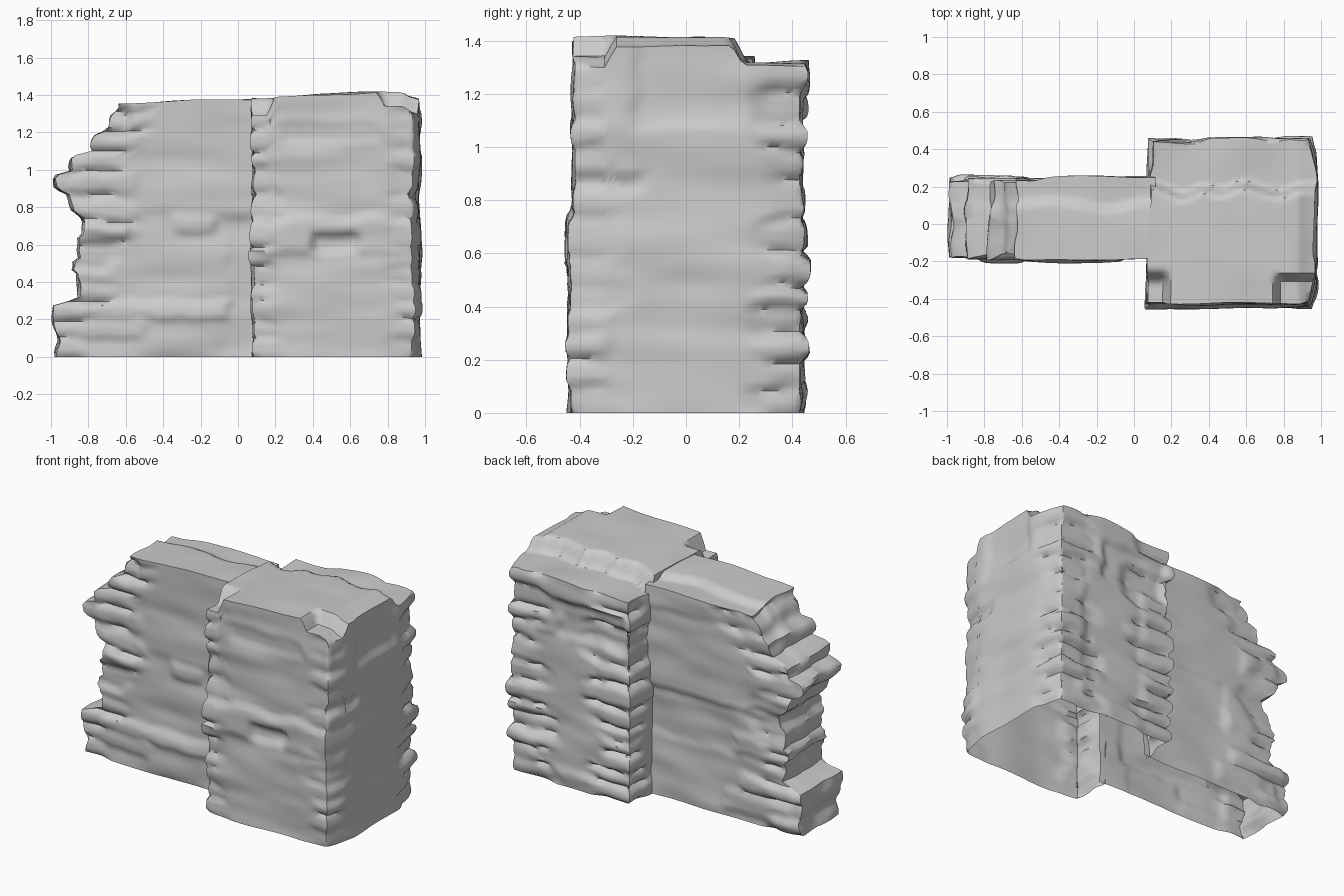
import bpy, bmesh, math, random
from mathutils import Vector, noise

if "Cube" in bpy.data.objects:
    bpy.data.objects.remove(bpy.data.objects["Cube"])

stone = bpy.data.materials.new("grey stone")
stone.diffuse_color = (0.6, 0.6, 0.6, 1)
stone.use_nodes = True
stone.node_tree.nodes["Principled BSDF"].inputs["Base Color"].default_value = stone.diffuse_color


def step(a, b, x):
    t = min(1, max(0, (x - a) / (b - a)))
    return t * t * (3 - 2 * t)


def lerp_table(table, z):
    for (z0, a), (z1, b) in zip(table, table[1:]):
        if z <= z1:
            return a + (b - a) * max(0, z - z0) / (z1 - z0)
    return table[-1][1]


def rough(x, y, z, size, amount):
    # stretched noise gives horizontal layering
    return amount * noise.noise(Vector((x / size, y / size, z * 1.5 / size)))


def surface(x, y, z):
    # overall unevenness of the masonry
    return rough(x, y, z, 0.35, 0.014) + rough(x * 0.4, y * 0.4, z, 0.14, 0.009)


def plate(a, z, stones):
    # raised or sunken stones on a face: (from, to, bottom, top, depth)
    d = 0
    a, z = a + rough(a, 2, z, 0.12, 0.03), z + rough(a, 9, z, 0.15, 0.025)
    for a0, a1, z0, z1, h in stones:
        d += h * step(a0 - 0.03, a0 + 0.03, a) * (1 - step(a1 - 0.03, a1 + 0.03, a)) \
            * step(z0 - 0.02, z0 + 0.02, z) * (1 - step(z1 - 0.02, z1 + 0.02, z))
    return d


# uneven stone courses
rng = random.Random(4)
courses = [0.0]
while courses[-1] < 1.5:
    courses.append(courses[-1] + rng.uniform(0.085, 0.145))


def course_stone(corner, k):
    r = random.Random(corner * 97 + k * 13 + 5)
    return r.uniform(-0.022, 0.014), r.uniform(0.1, 0.24)


def quoin(corner, dist, z, weight, stretch=1):
    # corner stones of random length with grooves between the courses
    z = max(z + rough(dist, corner, z, 0.2, 0.025), 0.001)
    k = max(i for i, c in enumerate(courses) if c <= z)
    t = (z - courses[k]) / (courses[k + 1] - courses[k])
    curve = abs(2 * t - 1) ** 4
    depth, length = course_stone(corner, k)
    other = course_stone(corner, k + (1 if t > 0.5 else -1))[1]
    # neighbouring lengths meet halfway in the groove so the joints stay closed
    length = stretch * (length + curve * (other - length) / 2)
    fall = 1 - step(length - 0.07, length + 0.04, dist)
    return weight * fall * (depth * (1 - curve) - 0.035 * curve)


def grid_block(name, n, place, hidden):
    # quad shell, open below; each surface point is placed by a function
    bm = bmesh.new()
    verts = {}

    def vert(p):
        if p not in verts:
            verts[p] = bm.verts.new(place(p, n))
        return verts[p]

    for axis in range(3):
        b, c = (axis + 1) % 3, (axis + 2) % 3
        for side in (0, n[axis]):
            if axis == 2 and side == 0:
                continue
            for i in range(n[b]):
                for j in range(n[c]):
                    quad = []
                    for di, dj in ((0, 0), (1, 0), (1, 1), (0, 1)):
                        p = [0, 0, 0]
                        p[axis], p[b], p[c] = side, i + di, j + dj
                        quad.append(vert(tuple(p)))
                    bm.faces.new(quad if side else quad[::-1])
    # drop faces buried in the neighbouring part
    bm.normal_update()
    buried = [f for f in bm.faces if hidden(f.calc_center_median(), f.normal)]
    bmesh.ops.delete(bm, geom=buried, context='FACES')
    mesh = bpy.data.meshes.new(name)
    bm.to_mesh(mesh)
    bm.free()
    mesh.materials.append(stone)
    obj = bpy.data.objects.new(name, mesh)
    bpy.context.collection.objects.link(obj)
    bpy.ops.object.select_all(action='DESELECT')
    obj.select_set(True)
    bpy.context.view_layer.objects.active = obj
    bpy.ops.object.shade_smooth_by_angle(angle=math.radians(50))


# pillar stones
pillar_front = [(0.0, 0.4, 0.56, 0.65, 0.012), (0.4, 0.63, 0.57, 0.66, -0.03),
                (0.63, 1.0, 0.56, 0.65, 0.01), (0.0, 1.0, 0.65, 0.74, 0.01),
                (-0.1, 1.1, 0.74, 1.6, -0.012), (0.25, 0.75, 1.15, 1.25, -0.01)]
pillar_right = [(-0.45, -0.15, 0.83, 0.9, -0.02), (-0.2, 0.2, 1.08, 1.6, -0.015),
                (-0.42, -0.29, 0.21, 0.37, 0.012)]
pillar_back = [(-0.1, 1.1, 1.2, 1.4, 0.01), (0.12, 0.6, 0.95, 1.18, -0.03),
               (0.3, 0.75, 0.1, 0.95, -0.012)]


def pillar_point(p, n):
    u, v, w = (p[i] / n[i] for i in range(3))
    x, y = 0.065 + 0.02 * v + (0.87 - 0.02 * v) * u, -0.44 + 0.89 * v
    # the back of the top is one course lower
    edge = 0.18 + rough(x, 0, 0, 0.17, 0.06)
    back = step(edge - 0.03, edge + 0.03, y)
    top = 1.385 + 0.03 * step(0.1, 0.7, x) - 0.095 * back
    # worn right edge and missing stones at both front corners
    top -= 0.045 * step(0.87, 0.96, x) * (1 - 0.6 * back)
    top -= 0.1 * (1 - step(0.15, 0.2, x)) * (1 - step(-0.32, -0.24, y))
    top -= 0.08 * step(0.74, 0.79, x) * (1 - step(-0.31, -0.26, y))
    top += rough(x, y, 3, 0.3, 0.015)
    z = w * top
    dx, dy = min(u, 1 - u) * 0.87, min(v, 1 - v) * 0.89
    corner = (u > 0.5) + 2 * (v > 0.5)
    weight = (0.8, 0.5, 1.2, 1.0)[corner]
    r = surface(x, y, z)
    ox = oy = 0
    if p[0] in (0, n[0]):
        s = 1 if p[0] else -1
        ox = s * (r + quoin(corner, dy, z, weight))
        if s > 0:
            ox += 0.04 * (1 - (2 * v - 1) ** 4) + plate(y, z, pillar_right)
    if p[1] in (0, n[1]):
        s = 1 if p[1] else -1
        oy = s * (r + quoin(corner, dx, z, weight, 1.6 if s > 0 else 0.8)
                  + plate(x, z, pillar_back if s > 0 else pillar_front))
    return x + ox, y + oy, z


grid_block("pillar", (40, 40, 64), pillar_point,
           lambda c, m: m.x < -0.3 and -0.17 < c.y < 0.21 and 0 < c.z < 1.32 and c.x < 0.15)

# broken left end of the wall: (height, x)
broken_end = [(0, -0.98), (0.08, -0.95), (0.11, -0.97), (0.2, -0.99), (0.28, -0.98),
              (0.31, -0.86), (0.45, -0.86), (0.47, -0.89), (0.51, -0.88),
              (0.53, -0.85), (0.63, -0.86), (0.66, -0.82), (0.73, -0.82),
              (0.78, -0.88), (0.87, -0.92), (0.9, -0.98), (0.97, -0.99),
              (0.99, -0.9), (1.07, -0.89), (1.1, -0.78), (1.19, -0.76),
              (1.215, -0.7), (1.3, -0.68), (1.33, -0.63), (1.4, -0.63)]
wall_front = [(-0.84, -0.05, 0.2, 0.29, 0.02), (-0.82, -0.5, 0.1, 0.19, 0.018),
              (-0.52, -0.1, 0.0, 0.19, 0.006), (-0.05, 0.2, 0.3, 0.75, -0.008),
              (-0.34, -0.12, 0.66, 0.76, 0.02), (-0.82, -0.58, 0.65, 0.73, 0.02),
              (-0.85, -0.52, 0.73, 0.82, 0.012), (-0.88, -0.55, 0.88, 0.97, 0.012),
              (-0.6, 0.2, 0.77, 1.6, 0.006), (-0.7, -0.58, 1.2, 1.34, -0.02)]
wall_back = [(-1.1, 0.2, 0.7, 1.6, 0.016), (-0.95, -0.55, 0.2, 0.3, 0.018),
             (-0.9, -0.5, 0.44, 0.54, 0.015), (-0.9, -0.62, 0.82, 0.98, 0.012),
             (-0.6, 0.2, 1.22, 1.6, 0.008), (-0.9, -0.45, 0.05, 0.17, 0.015),
             (-0.5, 0.2, 0.4, 0.7, -0.008)]


def wall_point(p, n):
    u, v, w = (p[i] / n[i] for i in range(3))
    z = w * 1.355
    left = lerp_table(broken_end, z)
    x, y = left + (0.16 - left) * u, -0.18 + 0.41 * v
    # gently rising top with a chipped back edge
    if p[2]:
        chip = 0.11 + rough(x, 0, 5, 0.3, 0.06)
        top = 0.02 * step(-0.63, -0.2, x) - 0.03 * step(chip - 0.03, chip + 0.03, y)
        z += w ** 6 * (top + rough(x, y, 7, 0.3, 0.012))
    corner = 4 + (v > 0.5)
    ox = oy = 0
    if p[0] == 0:
        ox = rough(x, y, z, 0.15, 0.025) \
            - quoin(corner, min(v, 1 - v) * 0.41, z, 0.35)
    if p[1] in (0, n[1]):
        s = 1 if p[1] else -1
        oy = s * (surface(x, y, z) + quoin(corner, x - left, z, 0.8, 1.3)
                  + plate(x, z, wall_back if s > 0 else wall_front))
    return x + ox, y + oy, z


grid_block("ruined_wall", (54, 20, 64), wall_point, lambda c, m: c.x > 0.115)
